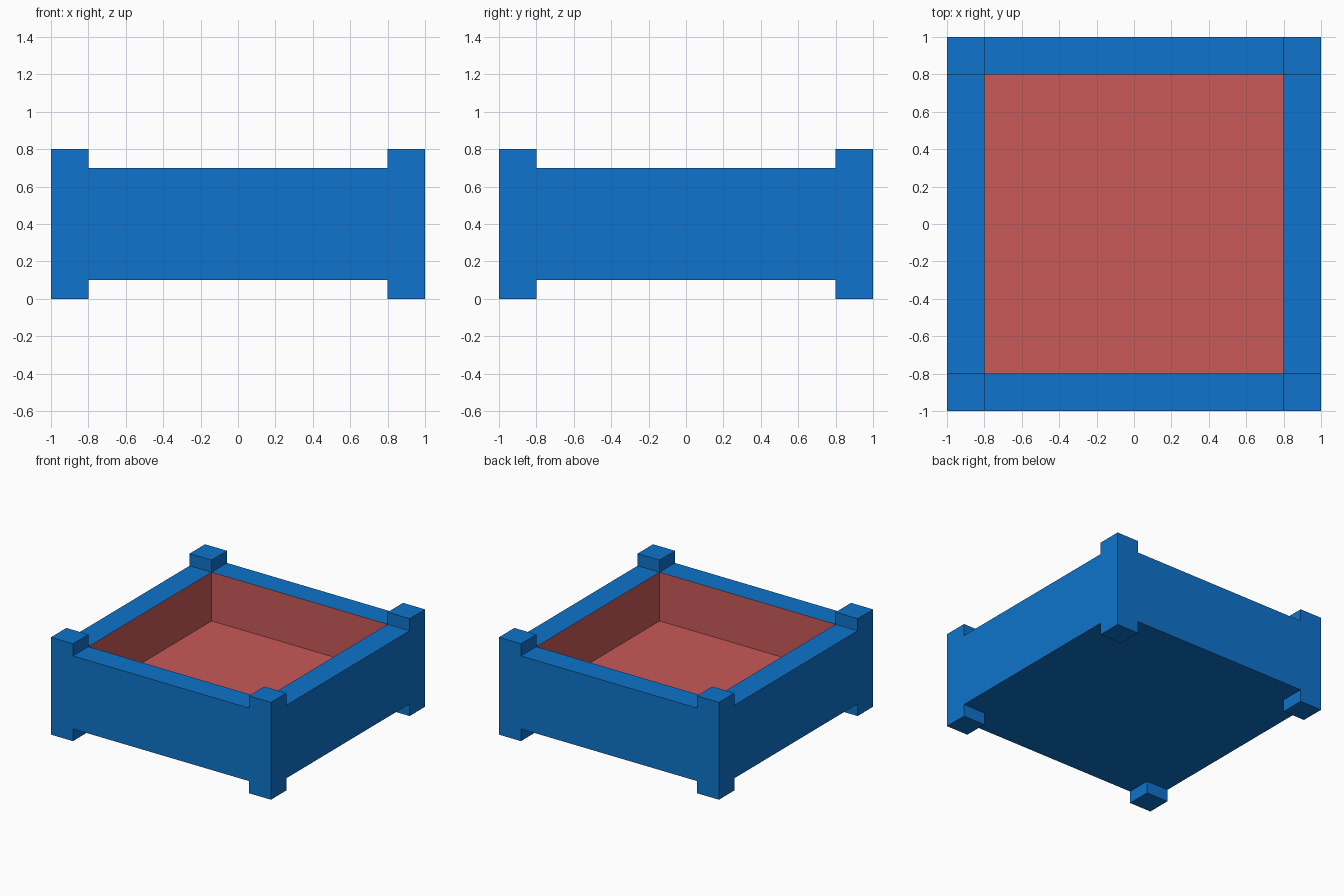
import bpy
import bmesh

if "Cube" in bpy.data.objects:
    bpy.data.objects.remove(bpy.data.objects["Cube"])


def material(name, rgb):
    m = bpy.data.materials.new(name)
    m.diffuse_color = (*rgb, 1.0)
    m.use_nodes = True
    m.node_tree.nodes["Principled BSDF"].inputs["Base Color"].default_value = m.diffuse_color
    return m


OUT, IN = 1.0, 0.8            # outer and inner half widths
BOTTOM, RIM, FLOOR = 0.1, 0.7, 0.3
LIP = 0.1                     # post height above the rim / below the base

bm = bmesh.new()

# Solid block for the tray body
bmesh.ops.create_cube(bm, size=1.0)
for v in bm.verts:
    v.co.x *= 2 * OUT
    v.co.y *= 2 * OUT
    v.co.z = RIM if v.co.z > 0 else BOTTOM

# Cut lines marking off the walls and corner posts
for no in ((1, 0, 0), (0, 1, 0)):
    for s in (-IN, IN):
        bmesh.ops.bisect_plane(bm, geom=bm.verts[:] + bm.edges[:] + bm.faces[:],
                               plane_co=[c * s for c in no], plane_no=no)
bm.normal_update()


def pull(faces, dz):
    """Extrude each face separately along z."""
    new = bmesh.ops.extrude_discrete_faces(bm, faces=faces)["faces"]
    for v in {v for f in new for v in f.verts}:
        v.co.z += dz


def picked(direction, corner):
    result = []
    for f in bm.faces:
        c = f.calc_center_median()
        place = (min(abs(c.x), abs(c.y)) > IN if corner
                 else max(abs(c.x), abs(c.y)) < 0.1)
        if f.normal.z * direction > 0.9 and place:
            result.append(f)
    return result


tops, feet, middle = picked(1, True), picked(-1, True), picked(1, False)
pull(tops, LIP)               # post caps
pull(feet, -LIP)              # feet
pull(middle, FLOOR - RIM)     # recess
bmesh.ops.remove_doubles(bm, verts=bm.verts[:], dist=1e-4)
bmesh.ops.recalc_face_normals(bm, faces=bm.faces[:])

# Red lining inside the recess
for f in bm.faces:
    c = f.calc_center_median()
    inside = max(abs(c.x), abs(c.y)) < IN + 0.01 and BOTTOM + 0.1 < c.z < RIM - 0.01
    f.material_index = 1 if inside else 0

mesh = bpy.data.meshes.new("open_box")
bm.to_mesh(mesh)
bm.free()
mesh.materials.append(material("blue", (0.0044, 0.174, 0.604)))
mesh.materials.append(material("soft red", (0.578, 0.102, 0.098)))
bpy.context.collection.objects.link(bpy.data.objects.new("open_box", mesh))
